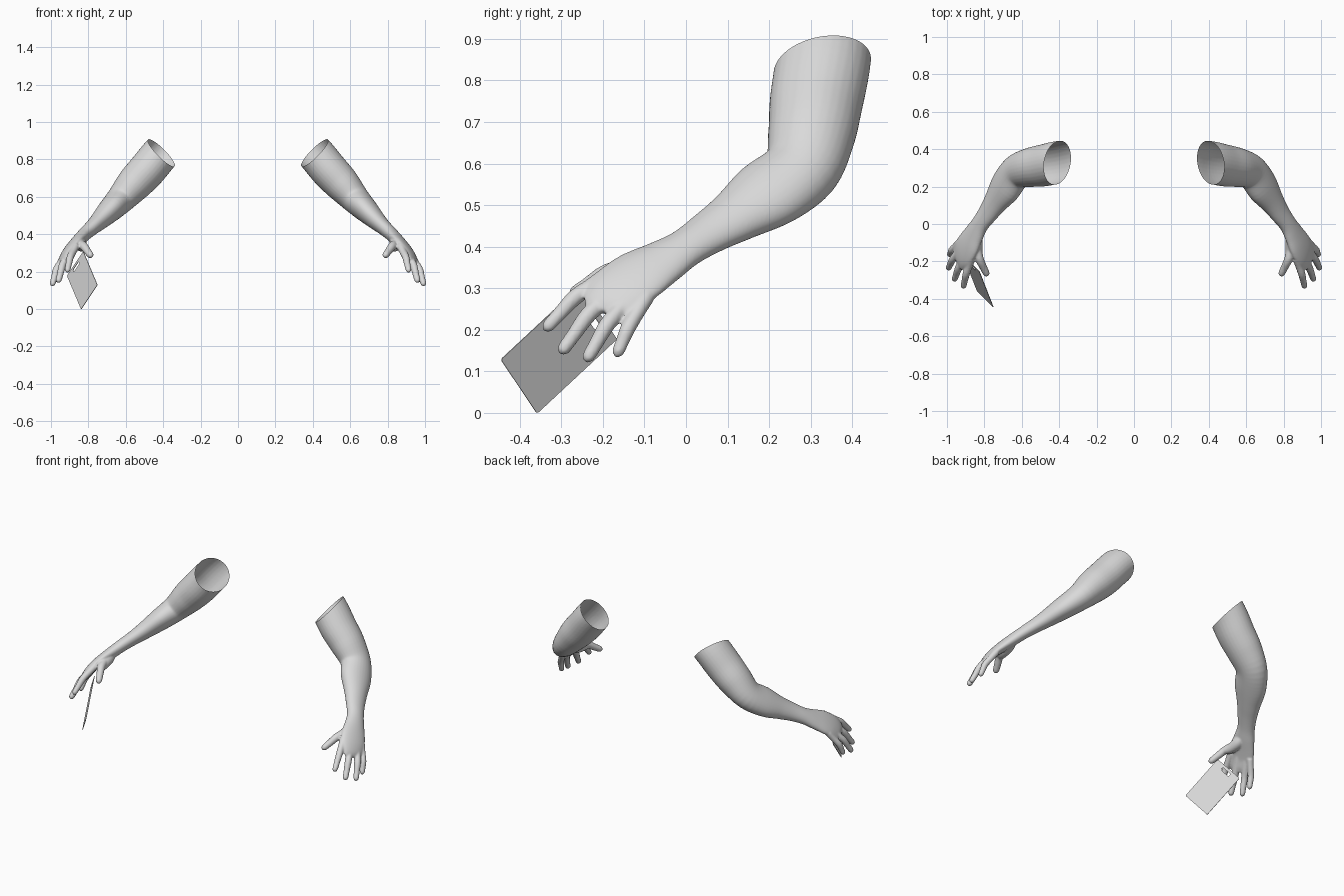
import bpy, bmesh, math
from mathutils import Vector, Matrix

cube = bpy.data.objects.get("Cube")
if cube:
    bpy.data.objects.remove(cube, do_unlink=True)

# One plain colour for everything
grey = bpy.data.materials.new("light_grey")
grey.use_nodes = True
grey.diffuse_color = (0.7, 0.7, 0.7, 1)
grey.node_tree.nodes["Principled BSDF"].inputs["Base Color"].default_value = (0.7, 0.7, 0.7, 1)

BACK_OF_HAND = Vector((-1, 0, 1)).normalized()
SIDES = 32


def add_object(name, data):
    obj = bpy.data.objects.new(name, data)
    bpy.context.collection.objects.link(obj)
    return obj


def evaluated_mesh(obj):
    """Bake an object's modifiers or curve into a mesh and drop the source."""
    graph = bpy.context.evaluated_depsgraph_get()
    mesh = bpy.data.meshes.new_from_object(obj.evaluated_get(graph))
    bpy.data.objects.remove(obj, do_unlink=True)
    return mesh


def smooth_path(stations, steps=5):
    """Catmull-Rom through stations of (x, y, z, thickness, width)."""
    p = [Vector(s) for s in stations]
    p = [p[0] * 2 - p[1]] + p + [p[-1] * 2 - p[-2]]
    out = []
    for i in range(1, len(p) - 2):
        a, b, c, d = p[i - 1:i + 3]
        for k in range(steps):
            t = k / steps
            out.append((b * 2 + (c - a) * t + (a * 2 - b * 5 + c * 4 - d) * t * t
                        + (b * 3 - a - c * 3 + d) * t ** 3) * 0.5)
    return out + [p[-2]]


def loft(bm, stations):
    """Closed tube of elliptical rings along the path."""
    path = smooth_path(stations)
    centres = [Vector(s[:3]) for s in path]
    rings = []
    for i, s in enumerate(path):
        t = (centres[min(i + 1, len(path) - 1)] - centres[max(i - 1, 0)]).normalized()
        u = (BACK_OF_HAND - t * BACK_OF_HAND.dot(t)).normalized()
        v = t.cross(u)
        angles = [2 * math.pi * k / SIDES for k in range(SIDES)]
        rings.append([bm.verts.new(centres[i] + u * s[3] * math.cos(q) + v * s[4] * math.sin(q))
                      for q in angles])
    for r0, r1 in zip(rings, rings[1:]):
        for k in range(SIDES):
            n = (k + 1) % SIDES
            bm.faces.new((r0[k], r0[n], r1[n], r1[k]))
    bm.faces.new(rings[0][::-1])
    bm.faces.new(rings[-1])


def digit(bm, base, joint, tip, r):
    """Finger or thumb: knuckle, middle joint and rounded tip."""
    base, joint, tip = Vector(base), Vector(joint), Vector(tip)
    back = (tip - joint).normalized()
    marks = [(base, 1.15), (base.lerp(joint, 0.5), 1.05), (joint, 1.05),
             (joint.lerp(tip, 0.5), 0.92), (tip - back * r * 0.7, 0.8), (tip, 0.25)]
    loft(bm, [(*p, r * f, r * f) for p, f in marks])


bm = bmesh.new()

# Upper arm, elbow, forearm, wrist and palm
loft(bm, [
    (-.32, .335, .925, .102, .117), (-.41, .328, .835, .101, .115),
    (-.485, .313, .745, .101, .112), (-.556, .302, .668, .095, .105),
    (-.629, .277, .585, .077, .094), (-.688, .197, .525, .064, .096),
    (-.74, .12, .473, .050, .073), (-.78, .06, .436, .041, .060),
    (-.822, .001, .398, .036, .053), (-.854, -.053, .365, .034, .064),
    (-.886, -.110, .332, .030, .078), (-.912, -.155, .300, .025, .078),
    (-.932, -.185, .266, .020, .068), (-.943, -.20, .243, .010, .052)])

# Point of the elbow
loft(bm, [(-.625, .30, .60, .02, .02), (-.645, .317, .562, .04, .036),
          (-.655, .321, .535, .032, .028), (-.66, .321, .517, .014, .014)])

# Fingers from index to little, then thumb
digit(bm, (-.868, -.185, .335), (-.897, -.268, .277), (-.914, -.342, .198), .0185)
digit(bm, (-.898, -.155, .308), (-.938, -.236, .235), (-.962, -.303, .142), .0190)
digit(bm, (-.923, -.125, .288), (-.970, -.190, .212), (-.995, -.242, .123), .0185)
digit(bm, (-.931, -.095, .280), (-.974, -.139, .205), (-.988, -.169, .134), .0175)
digit(bm, (-.852, -.09, .358), (-.825, -.19, .336), (-.783, -.278, .280), .0215)
# Ball of the thumb
loft(bm, [(-.84, -.03, .382, .02, .02), (-.846, -.09, .355, .038, .034),
          (-.838, -.15, .336, .032, .028), (-.818, -.2, .328, .014, .014)])

bmesh.ops.recalc_face_normals(bm, faces=bm.faces)
mesh = bpy.data.meshes.new("arm_form")
bm.to_mesh(mesh)
bm.free()

# Fuse into one skin
form = add_object("arm_form", mesh)
remesh = form.modifiers.new("fuse", "REMESH")
remesh.mode = "VOXEL"
remesh.voxel_size = 0.0045
soften = form.modifiers.new("soften", "SMOOTH")
soften.factor = 0.5
soften.iterations = 8
arm_mesh = evaluated_mesh(form)

# Cut the open end of the upper arm
bm = bmesh.new()
bm.from_mesh(arm_mesh)
bmesh.ops.bisect_plane(bm, geom=bm.verts[:] + bm.edges[:] + bm.faces[:],
                       plane_co=(-.41, .328, .835), plane_no=(.7, -.19, .7), clear_outer=True)
for f in bm.faces:
    f.smooth = True
bm.to_mesh(arm_mesh)
bm.free()
arm_mesh.materials.clear()
arm_mesh.materials.append(grey)
add_object("right_arm", arm_mesh)

# Mirrored arm
left_mesh = arm_mesh.copy()
left_mesh.transform(Matrix.Scale(-1, 4, (1, 0, 0)))
left_mesh.flip_normals()
add_object("left_arm", left_mesh)


# Card with rounded corners and a slot near its upper edge
def rounded_outline(curve, cx, cy, w, h, r):
    spline = curve.splines.new("POLY")
    pts = []
    for q, (sx, sy) in enumerate([(1, 1), (-1, 1), (-1, -1), (1, -1)]):
        for k in range(6):
            a = math.pi / 2 * (q + k / 5)
            pts.append((cx + sx * (w / 2 - r) + r * math.cos(a),
                        cy + sy * (h / 2 - r) + r * math.sin(a)))
    spline.points.add(len(pts) - 1)
    for point, (x, y) in zip(spline.points, pts):
        point.co = (x, y, 0, 1)
    spline.use_cyclic_u = True


bottom, outer_top, inner_bottom = Vector((-.84, -.357, -.004)), Vector((-.912, -.168, .18)), Vector((-.753, -.444, .126))
across, up = inner_bottom - bottom, outer_top - bottom
w, h = across.length, up.length
curve = bpy.data.curves.new("card_outline", "CURVE")
curve.dimensions = "2D"
curve.fill_mode = "BOTH"
curve.extrude = 0.0015
rounded_outline(curve, 0, 0, w, h, 0.006)
rounded_outline(curve, 0, h * 0.41, w * 0.36, 0.018, 0.0085)
card_mesh = evaluated_mesh(add_object("card_outline", curve))
ex = across.normalized()
ey = (up - ex * up.dot(ex)).normalized()
frame = Matrix((ex, ey, ex.cross(ey))).transposed().to_4x4()
card_mesh.transform(Matrix.Translation(bottom + (across + up) / 2) @ frame)
card_mesh.materials.clear()
card_mesh.materials.append(grey)
for f in card_mesh.polygons:
    f.use_smooth = False
add_object("card", card_mesh)
